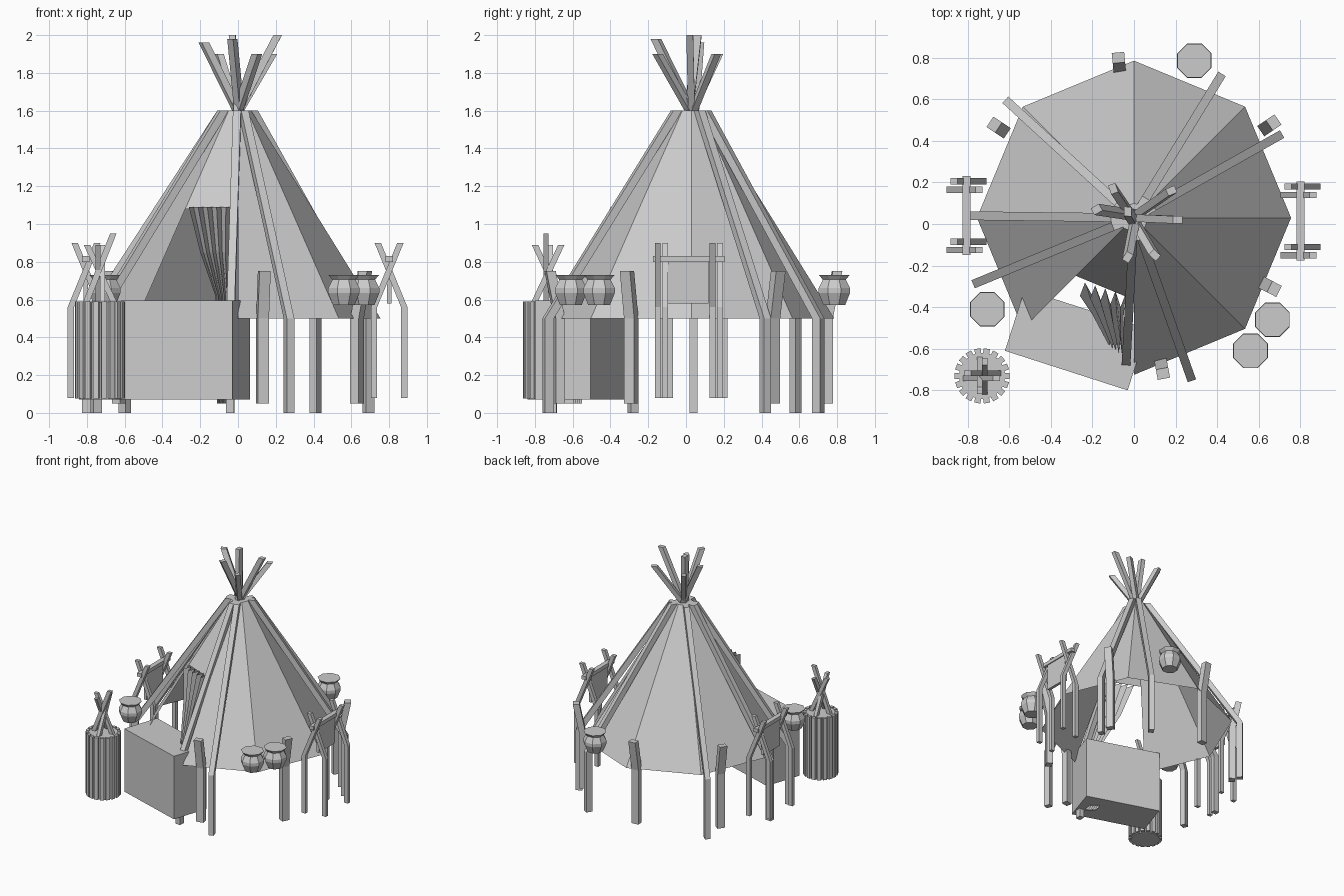
import bpy, bmesh, math
from mathutils import Vector

if "Cube" in bpy.data.objects:
    bpy.data.objects.remove(bpy.data.objects["Cube"])

CX, CY = 0.0, 0.03  # tent axis


def make(name, verts, faces, fix=True):
    me = bpy.data.meshes.new(name)
    me.from_pydata([tuple(v) for v in verts], [], faces)
    if fix:
        bm = bmesh.new()
        bm.from_mesh(me)
        bmesh.ops.recalc_face_normals(bm, faces=bm.faces)
        bm.to_mesh(me)
        bm.free()
    ob = bpy.data.objects.new(name, me)
    bpy.context.collection.objects.link(ob)
    return ob


def bar(name, pts, d, a, b):
    """Bent bar: horizontal section, a along direction d, b across it."""
    d = Vector((d[0], d[1], 0)).normalized()
    t = Vector((-d.y, d.x, 0))
    verts, faces = [], []
    for p in pts:
        for s, q in ((-1, -1), (1, -1), (1, 1), (-1, 1)):
            verts.append(Vector(p) + d * s * a / 2 + t * q * b / 2)
    for i in range(len(pts) - 1):
        for k in range(4):
            n = (k + 1) % 4
            faces.append((4 * i + k, 4 * i + n, 4 * i + 4 + n, 4 * i + 4 + k))
    m = len(verts)
    faces += [(3, 2, 1, 0), (m - 4, m - 3, m - 2, m - 1)]
    return make(name, verts, faces)


def lathe(name, x, y, prof, n, turn=0.0):
    verts, faces = [], []
    for r, z in prof:
        for k in range(n):
            a = 2 * math.pi * k / n + turn
            verts.append((x + r * math.cos(a), y + r * math.sin(a), z))
    for i in range(len(prof) - 1):
        for k in range(n):
            j = (k + 1) % n
            faces.append((i * n + k, i * n + j, i * n + n + j, i * n + n + k))
    m = len(verts)
    faces += [tuple(range(n))[::-1], tuple(range(m - n, m))]
    return make(name, verts, faces)


def box(name, x0, x1, y0, y1, z0, z1):
    return bar(name, [((x0 + x1) / 2, (y0 + y1) / 2, z) for z in (z0, z1)],
               (1, 0), x1 - x0, y1 - y0)


# eight-sided cover, open below, front-left panel missing under z = 1.08
rows = [(0.755, 0.5), (0.395, 1.08), (0.07, 1.6)]
verts, faces = [], []
for r, z in rows:
    for k in range(8):
        a = k * math.pi / 4
        verts.append((CX + r * math.cos(a), CY + r * math.sin(a), z))
for i in range(2):
    for k in range(8):
        if i == 0 and k == 5:
            continue
        j = (k + 1) % 8
        faces.append((8 * i + k, 8 * i + j, 8 * i + 8 + j, 8 * i + 8 + k))
faces.append(tuple(range(16, 24)))
make("tent_cover", verts, faces, fix=False)

# gathered curtain in the doorway
cols = 10
verts, faces = [], []
for x0, x1, y0, y1, z in ((-0.26, -0.04, -0.31, -0.37, 1.09),
                          (-0.20, -0.05, -0.40, -0.48, 0.85),
                          (-0.12, -0.05, -0.55, -0.60, 0.62),
                          (-0.11, -0.05, -0.58, -0.63, 0.05)):
    for c in range(cols):
        t = c / (cols - 1)
        verts.append((x0 + (x1 - x0) * t,
                      y0 + (y1 - y0) * t + (0.035 if c % 2 else -0.035), z))
for i in range(3):
    for c in range(cols - 1):
        k = i * cols + c
        faces.append((k, k + 1, k + cols + 1, k + cols))
make("door_curtain", verts, faces)

# poles: vertical foot, leaning length, crossing tip
poles = [((0.41, 0.70), (-0.03, -0.16, 1.98)), ((0.69, 0.42), (-0.18, 0.07, 1.96)),
         ((0.27, -0.73), (-0.10, 0.17, 1.90)), ((-0.04, -0.71), (-0.03, 0.06, 2.0)),
         ((-0.75, -0.28), (0.18, 0.16, 1.90)), ((-0.60, 0.58), (0.10, -0.15, 1.90)),
         ((-0.80, 0.04), (0.21, 0.02, 2.0))]
for (x, y), tip in poles:
    d = Vector((x - CX, y - CY)).normalized()
    bar("tent_pole", [(x, y, 0), (x, y, 0.5),
                      (CX + d.x * 0.085, CY + d.y * 0.085, 1.6)], d, 0.05, 0.042)
    bar("pole_tip", [(CX + d.x * 0.02, CY + d.y * 0.02, 1.56), tip], d, 0.045, 0.036)

# short stakes around the rim
for x, y in ((-0.07, 0.75), (-0.63, 0.45), (0.63, 0.46), (0.63, -0.29), (0.13, -0.67)):
    d = Vector((x - CX, y - CY)).normalized()
    bar("rim_stake", [(x, y, 0.05), (x, y, 0.5),
                      (x + d.x * 0.05, y + d.y * 0.05, 0.75)], d, 0.05, 0.06)

# solid chest at the doorway
bar("chest", [(-0.278, -0.557, z) for z in (0.07, 0.595)], (0.59, -0.19), 0.62, 0.31)

# drying racks on both sides
for x, yc in ((0.80, 0.015), (-0.805, 0.04)):
    for y in (yc - 0.145, yc + 0.145):
        for s in (-1, 1):
            yy = y + s * 0.02
            bar("rack_leg", [(x + s * 0.08, yy, 0.08), (x + s * 0.08, yy, 0.56),
                             (x - s * 0.06, yy, 0.90)], (1, 0), 0.034, 0.03)
    box("rack_rail", x - 0.02, x + 0.02, yc - 0.19, yc + 0.19, 0.80, 0.83)
    box("hide_panel", x - 0.012, x + 0.012, yc - 0.11, yc + 0.105, 0.58, 0.83)

# eight-sided pots
for x, y in ((0.29, 0.785), (0.665, -0.46), (0.56, -0.61), (-0.705, -0.41)):
    lathe("pot", x, y, [(0.062, 0.57), (0.09, 0.635), (0.09, 0.66), (0.066, 0.705),
                        (0.088, 0.73)], 8, math.pi / 8)

# slatted barrel with crossed sticks
BX, BY = -0.73, -0.73
lathe("barrel_core", BX, BY, [(0.112, 0.07), (0.112, 0.585)], 18)
for k in range(18):
    a = 2 * math.pi * k / 18
    c, s = math.cos(a), math.sin(a)
    bar("barrel_slat", [(BX + 0.12 * c, BY + 0.12 * s, z) for z in (0.075, 0.59)],
        (c, s), 0.025, 0.03)
for a, top in ((0, 0.89), (90, 0.89), (180, 0.95), (270, 0.89)):
    c, s = math.cos(math.radians(a)), math.sin(math.radians(a))
    bar("barrel_stick", [(BX + 0.08 * c - 0.012 * s, BY + 0.08 * s + 0.012 * c, 0.57),
                         (BX - 0.07 * c - 0.012 * s, BY - 0.07 * s + 0.012 * c, top)],
        (c, s), 0.034, 0.026)
